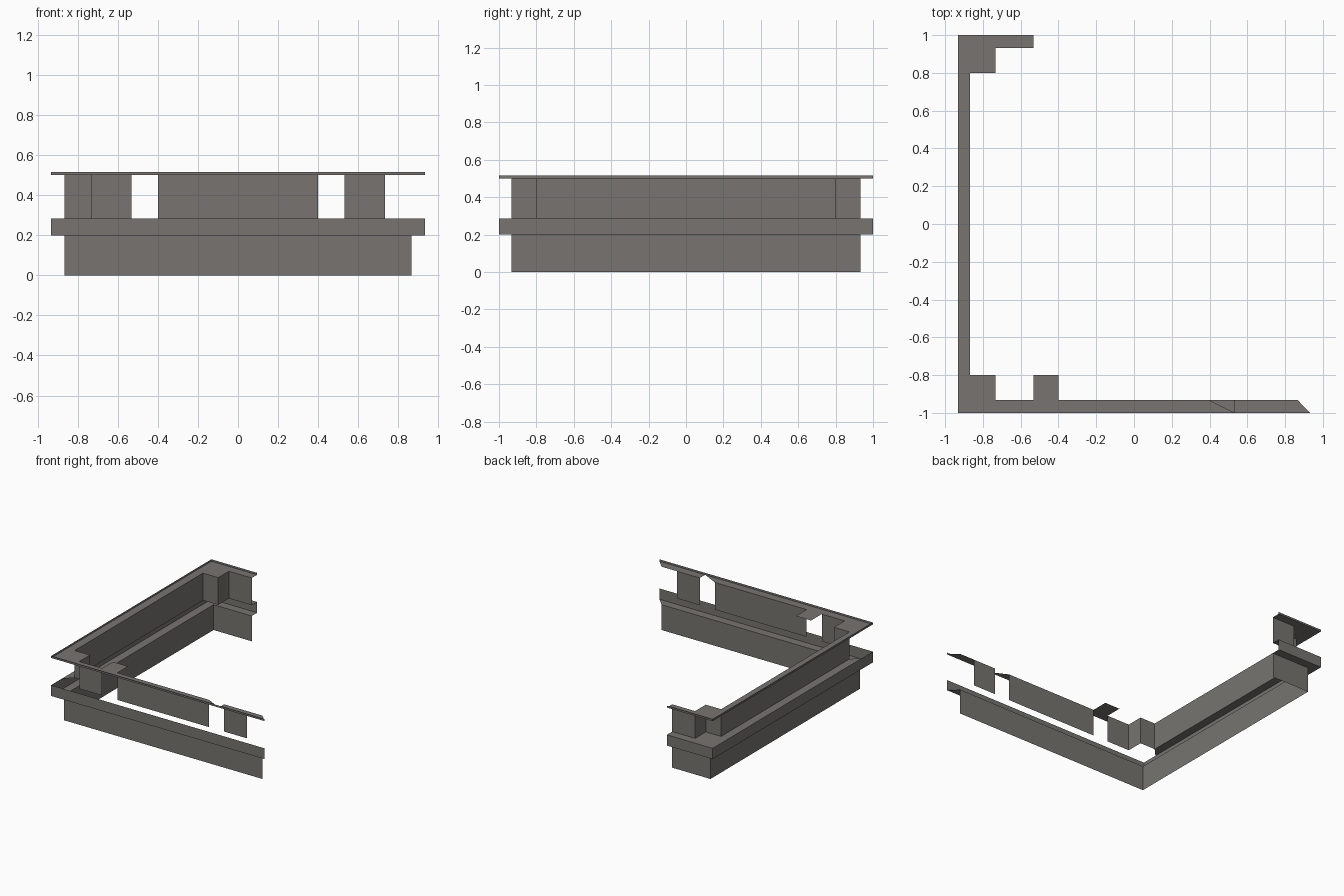
import bpy, bmesh

if "Cube" in bpy.data.objects:
    bpy.data.objects.remove(bpy.data.objects["Cube"])

mat = bpy.data.materials.new("warm_grey")
mat.diffuse_color = (0.185, 0.175, 0.162, 1)
mat.use_nodes = True
mat.node_tree.nodes["Principled BSDF"].inputs["Base Color"].default_value = mat.diffuse_color

OX, OY = 0.933, 1.0      # outer line of the mouldings
IX, IY = 0.867, 0.933    # wall line
NX, NY = 0.733, 0.80     # depth of the corner niches
EX = -0.533              # broken end of the rear run


def make(name, faces):
    bm = bmesh.new()
    for f in faces:
        bm.faces.new([bm.verts.new(p) for p in f])
    bmesh.ops.remove_doubles(bm, verts=bm.verts, dist=1e-4)
    me = bpy.data.meshes.new(name)
    bm.to_mesh(me)
    bm.free()
    me.materials.append(mat)
    ob = bpy.data.objects.new(name, me)
    bpy.context.collection.objects.link(ob)


def wall(path, z0, z1):
    """Vertical sheet along a plan path."""
    return [[(*a, z0), (*b, z0), (*b, z1), (*a, z1)] for a, b in zip(path, path[1:])]


def flat(z, *polys, down=False):
    """Horizontal sheets from counter-clockwise plan outlines."""
    return [[(x, y, z) for x, y in (p[::-1] if down else p)] for p in polys]


def rect(x0, y0, x1, y1):
    return [(x0, y0), (x1, y0), (x1, y1), (x0, y1)]


outer = [(EX, OY), (-OX, OY), (-OX, -OY), (OX, -OY)]
inner = [(EX, IY), (-IX, IY), (-IX, -IY), (IX, -IY)]
# mitred strips between outer and inner lines: rear, left, front
strips = [[outer[i], outer[i + 1], inner[i + 1], inner[i]] for i in range(3)]

# plinth wall
make("base_wall", wall(inner, 0, 0.2))

# projecting band with its underside
make("band_face", wall(outer, 0.2, 0.285))
make("band_underside", flat(0.2, *strips, down=True))

# band top survives only on the left and rear sides
rear_niche = rect(-IX, NY, -NX, IY)
left_ledge = [(-OX, OY), (-OX, -0.87), (-IX, -NY), (-IX, IY)]
make("band_top", flat(0.285, strips[0], left_ledge, rear_niche))

# upper wall with recessed corners
upper = [(EX, IY), (-NX, IY), (-NX, NY), (-IX, NY),
         (-IX, -NY), (-NX, -NY), (-NX, -IY), (EX, -IY)]
make("upper_wall", wall(upper, 0.285, 0.5))
make("front_panels", wall([(-0.4, -IY), (0.4, -IY)], 0.285, 0.5)
     + wall([(0.533, -IY), (0.733, -IY)], 0.285, 0.5))

# cap sheet, niche heads and thin lip; one broken corner at the front right
front_a = [(-OX, -OY), (0.533, -OY), (0.4, -IY), (-IX, -IY)]
front_b = [(0.533, -OY), (OX, -OY), (IX, -IY), (0.533, -IY)]
make("cap", flat(0.5, strips[0], strips[1], front_a, front_b, rear_niche,
                 rect(-IX, -IY, -NX, -NY), rect(EX, -IY, -0.4, -NY), down=True))
make("cap_lip", wall(outer, 0.5, 0.515))
